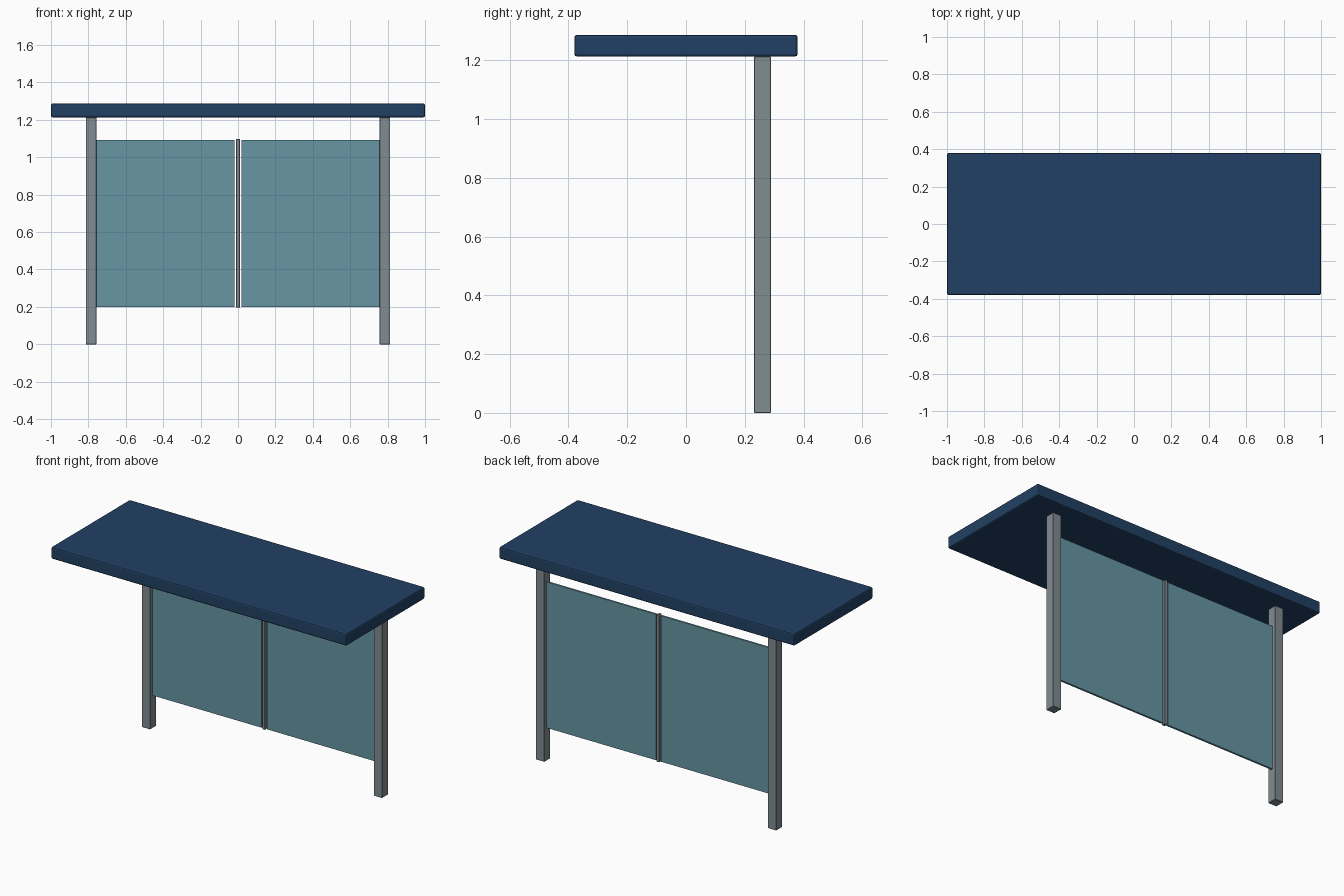
import bpy

if "Cube" in bpy.data.objects:
    bpy.data.objects.remove(bpy.data.objects["Cube"])


def srgb(*c):
    return [((v / 255 + 0.055) / 1.055) ** 2.4 for v in c] + [1.0]


def material(name, *c):
    m = bpy.data.materials.new(name)
    m.diffuse_color = srgb(*c)
    m.use_nodes = True
    m.node_tree.nodes["Principled BSDF"].inputs["Base Color"].default_value = m.diffuse_color
    return m


navy = material("navy roof", 33, 64, 99)
steel = material("grey steel", 128, 140, 146)
glass = material("teal glass", 102, 150, 163)


def box(name, x, y, z, mat, bevel=0.0, segments=1):
    """Box given by its (min, max) range on each axis."""
    ranges = (x, y, z)
    bpy.ops.mesh.primitive_cube_add(size=1, location=[(a + b) / 2 for a, b in ranges])
    ob = bpy.context.object
    ob.name = name
    ob.scale = [b - a for a, b in ranges]
    bpy.ops.object.transform_apply(location=False, rotation=False, scale=True)
    ob.data.materials.append(mat)
    if bevel:
        mod = ob.modifiers.new("soft edges", 'BEVEL')
        mod.width = bevel
        mod.segments = segments
    return ob


# Roof slab with softened edges
box("roof", (-1, 1), (-0.38, 0.38), (1.213, 1.287), navy, 0.009, 2)

# Posts and glass panels on either side
for side, s in (("left", -1), ("right", 1)):
    box(side + "_post", sorted((s * 0.757, s * 0.814)), (0.231, 0.289), (0, 1.213), steel, 0.002)
    box(side + "_glass", sorted((s * 0.018, s * 0.757)), (0.254, 0.266), (0.2, 1.093), glass)

# Slim upright between the two panels
box("centre_upright", (-0.01, 0.01), (0.247, 0.273), (0.196, 1.098), steel, 0.002)
